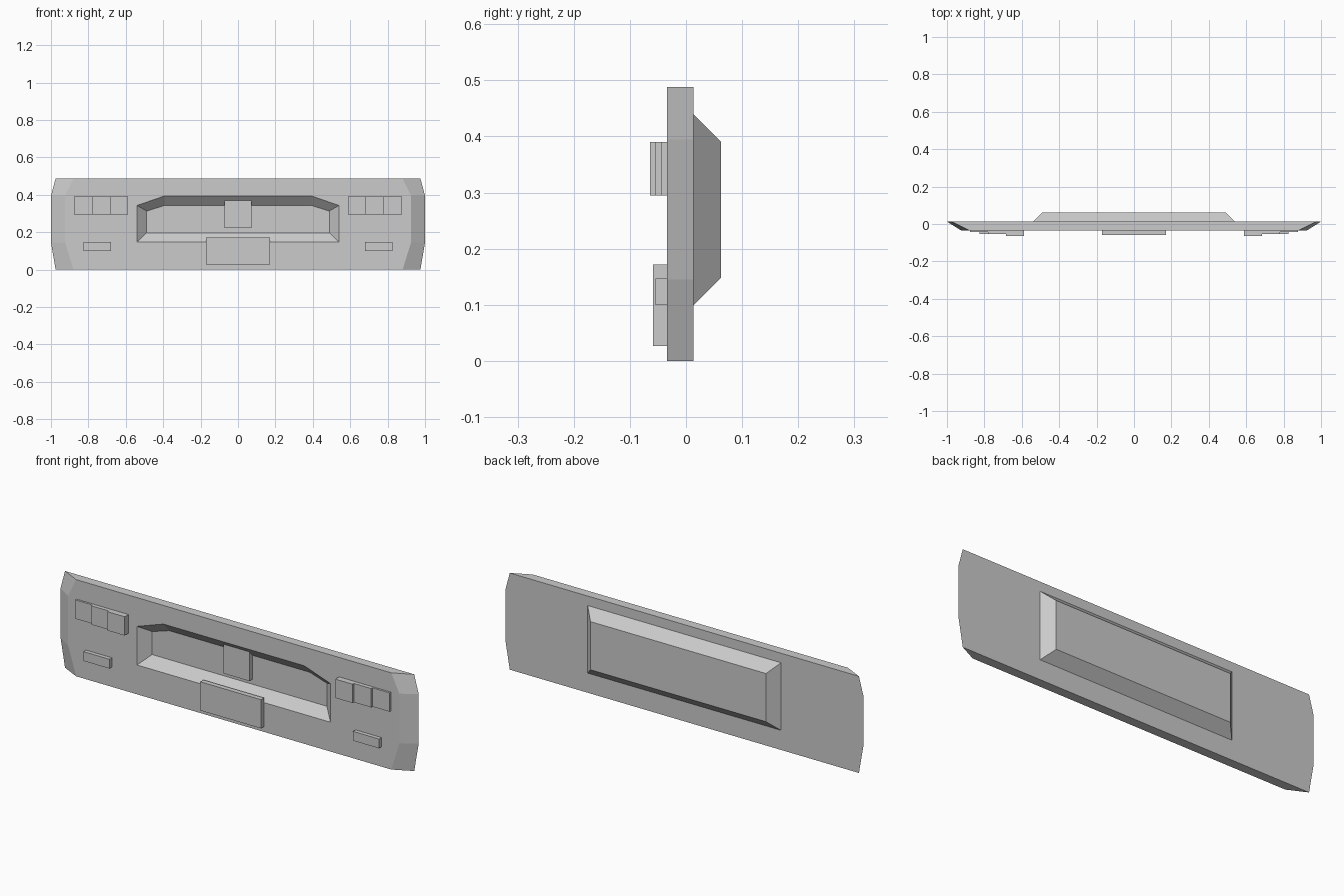
import bpy, bmesh

if "Cube" in bpy.data.objects:
    bpy.data.objects.remove(bpy.data.objects["Cube"])

FRONT, BACK = -0.034, 0.013


def finish(bm, name):
    bmesh.ops.recalc_face_normals(bm, faces=bm.faces)
    me = bpy.data.meshes.new(name)
    bm.to_mesh(me)
    bm.free()
    ob = bpy.data.objects.new(name, me)
    bpy.context.collection.objects.link(ob)
    return ob


def loop(bm, half, y):
    """Closed symmetric loop in the XZ plane from its right half."""
    pts = half + [(-x, z) for x, z in reversed(half)]
    return [bm.verts.new((x, y, z)) for x, z in pts]


def skin(bm, a, b):
    n = len(a)
    for i in range(n):
        j = (i + 1) % n
        bm.faces.new((a[i], a[j], b[j], b[i]))


def box(name, x0, x1, z0, z1, y0, y1):
    bm = bmesh.new()
    bmesh.ops.create_cube(bm, size=1)
    for v in bm.verts:
        v.co = (x1 if v.co.x > 0 else x0,
                y1 if v.co.y > 0 else y0,
                z1 if v.co.z > 0 else z0)
    return finish(bm, name)


# Main panel with tapered ends and a sloped-wall recess
bm = bmesh.new()
rear = loop(bm, [(0.975, 0), (1, 0.145), (1, 0.395), (0.975, 0.488)], BACK)
face = loop(bm, [(0.88, 0), (0.925, 0.145), (0.925, 0.395), (0.88, 0.488)], FRONT)
mouth = loop(bm, [(0.54, 0.148), (0.54, 0.343), (0.393, 0.394)], FRONT)
floor = loop(bm, [(0.488, 0.197), (0.488, 0.313), (0.393, 0.343)], BACK - 0.001)
skin(bm, rear, face)
skin(bm, mouth, floor)
bm.faces.new(rear)
bm.faces.new(floor)
rim = [bm.edges.get((l[i], l[i - 1])) for l in (face, mouth) for i in range(len(l))]
bmesh.ops.triangle_fill(bm, edges=rim, use_beauty=True, normal=(0, -1, 0))
finish(bm, "bumper_panel")

# Raised housing on the back
bm = bmesh.new()
base = loop(bm, [(0.54, 0.099), (0.54, 0.44)], BACK)
cap = loop(bm, [(0.49, 0.148), (0.49, 0.391)], 0.062)
skin(bm, base, cap)
bm.faces.new(cap)
bm.faces.new(base)
finish(bm, "rear_housing")

# Centre plates
box("lower_plate", -0.17, 0.17, 0.027, 0.172, -0.059, FRONT)
box("recess_block", -0.072, 0.072, 0.222, 0.37, -0.012, BACK)

# Stepped lamps and small lower lamps, both sides
for side, s in (("right", 1), ("left", -1)):
    for i, y in enumerate((-0.064, -0.054, -0.044)):
        x = 0.588 + i * 0.0965
        a, b = sorted((s * x, s * (x + 0.0965)))
        box(f"lamp_{side}_{i + 1}", a, b, 0.295, 0.39, y, FRONT)
    a, b = sorted((s * 0.68, s * 0.825))
    box(f"small_lamp_{side}", a, b, 0.1, 0.147, -0.054, FRONT)
